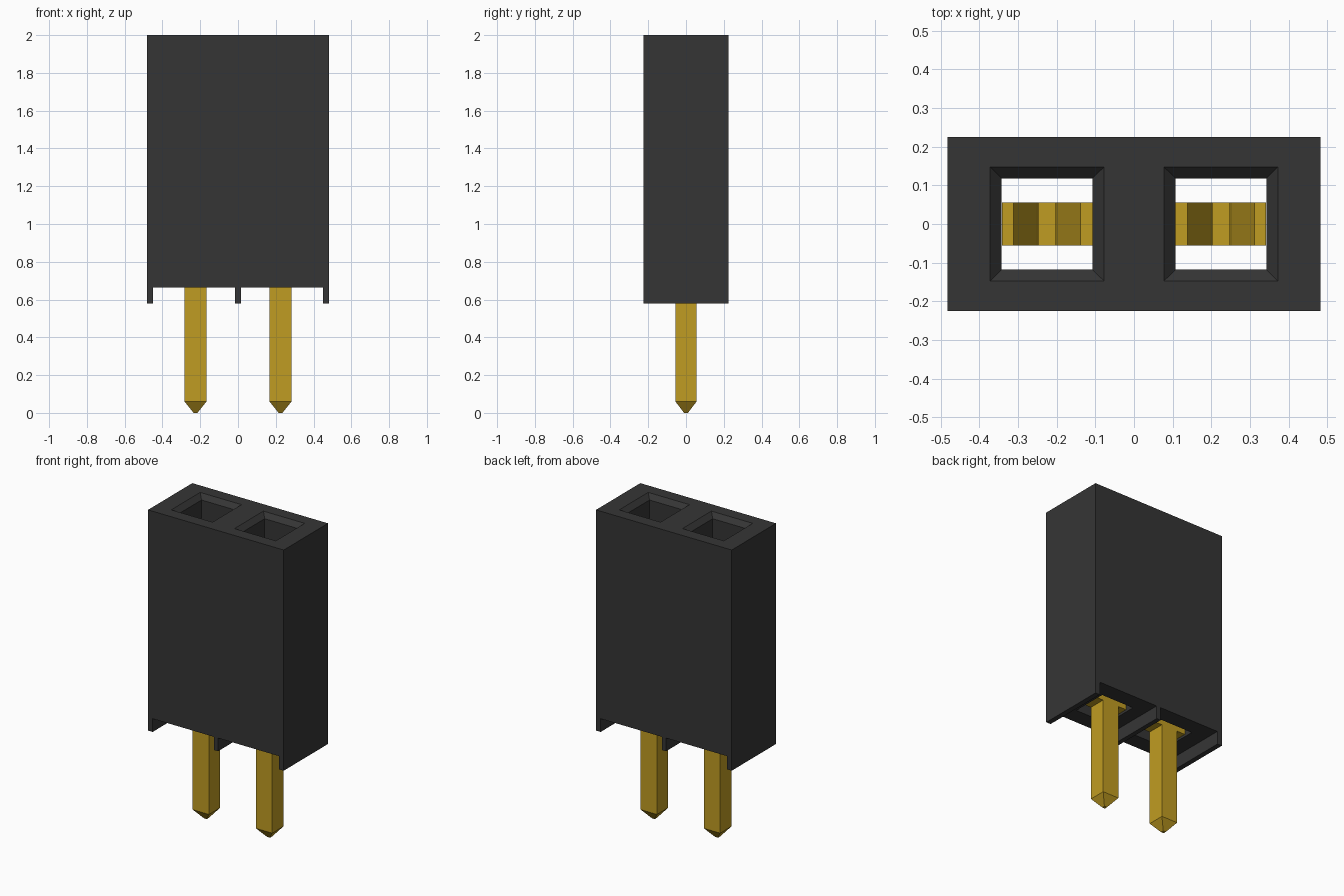
import bpy
import bmesh

PITCH_HALF = 0.225      # socket centre distance from the middle
HALF_X, HALF_Y = 0.483, 0.225
TOP, FLOOR, FOOT = 2.0, 0.665, 0.58

cube = bpy.data.objects.get("Cube")
if cube:
    bpy.data.objects.remove(cube, do_unlink=True)


def make_material(name, color):
    mat = bpy.data.materials.new(name)
    mat.use_nodes = True
    mat.diffuse_color = color
    bsdf = mat.node_tree.nodes["Principled BSDF"]
    bsdf.inputs["Base Color"].default_value = color
    return mat


plastic = make_material("black plastic", (0.036, 0.036, 0.036, 1))
gold = make_material("gold metal", (0.53, 0.335, 0.016, 1))


def finish(bm, name, mat, x=0):
    bmesh.ops.recalc_face_normals(bm, faces=bm.faces[:])
    mesh = bpy.data.meshes.new(name)
    bm.to_mesh(mesh)
    bm.free()
    mesh.materials.append(mat)
    obj = bpy.data.objects.new(name, mesh)
    obj.location.x = x
    bpy.context.collection.objects.link(obj)
    return obj


def extrude_profile(name, points, half_depth, mat, x=0):
    """Extrude an x-z outline along y."""
    bm = bmesh.new()
    face = bm.faces.new([bm.verts.new((px, -half_depth, pz)) for px, pz in points])
    side = bmesh.ops.extrude_face_region(bm, geom=[face])["geom"]
    verts = [g for g in side if isinstance(g, bmesh.types.BMVert)]
    bmesh.ops.translate(bm, verts=verts, vec=(0, 2 * half_depth, 0))
    return finish(bm, name, mat, x)


def loft_square(name, rings, mat, x=0):
    """Stack square rings given as (half x, half y, z)."""
    bm = bmesh.new()
    loops = [[bm.verts.new((sx * hx, sy * hy, z))
              for sx, sy in ((-1, -1), (1, -1), (1, 1), (-1, 1))]
             for hx, hy, z in rings]
    for low, high in zip(loops, loops[1:]):
        for i in range(4):
            j = (i + 1) % 4
            bm.faces.new((low[i], low[j], high[j], high[i]))
    bm.faces.new(loops[0])
    bm.faces.new(loops[-1])
    return finish(bm, name, mat, x)


def mirrored(half):
    """Complete an outline from its +x half."""
    return half + [(-px, pz) for px, pz in reversed(half) if px > 0]


# Housing with end and middle standoff ribs
housing = extrude_profile("housing", mirrored([
    (0.015, FOOT), (0.015, FLOOR), (0.45, FLOOR),
    (0.45, FOOT), (HALF_X, FOOT), (HALF_X, TOP)]), HALF_Y, plastic)

# Spring contact outline: base bar with an arm pinched towards the middle
arm = [(0.117, 0.68), (0.117, 1.0), (0.055, 1.38), (0.055, 1.44), (0.117, 1.64),
       (0.087, 1.64), (0.028, 1.44), (0.022, 1.38), (0.087, 1.0), (0.087, 0.74)]

for label, x in (("right", -PITCH_HALF), ("left", PITCH_HALF)):
    # Through socket with a chamfered mouth
    cutter = loft_square(label + "_socket_cutter", [
        (0.1175, 0.118, 0.5), (0.1175, 0.118, TOP - 0.03),
        (0.147, 0.147, TOP), (0.147, 0.147, TOP + 0.1)], plastic, x)
    cutter.hide_render = True
    cut = housing.modifiers.new(label + "_socket", 'BOOLEAN')
    cut.operation = 'DIFFERENCE'
    cut.solver = 'EXACT'
    cut.object = cutter
    bpy.context.view_layer.objects.active = housing
    bpy.ops.object.modifier_apply(modifier=cut.name)
    bpy.data.objects.remove(cutter, do_unlink=True)

    extrude_profile(label + "_spring_contact", mirrored(arm), 0.056, gold, x)

    # Solder pin with a tapered tip
    loft_square(label + "_pin", [
        (0.01, 0.01, 0), (0.058, 0.056, 0.06), (0.058, 0.056, 0.68)], gold, x)
